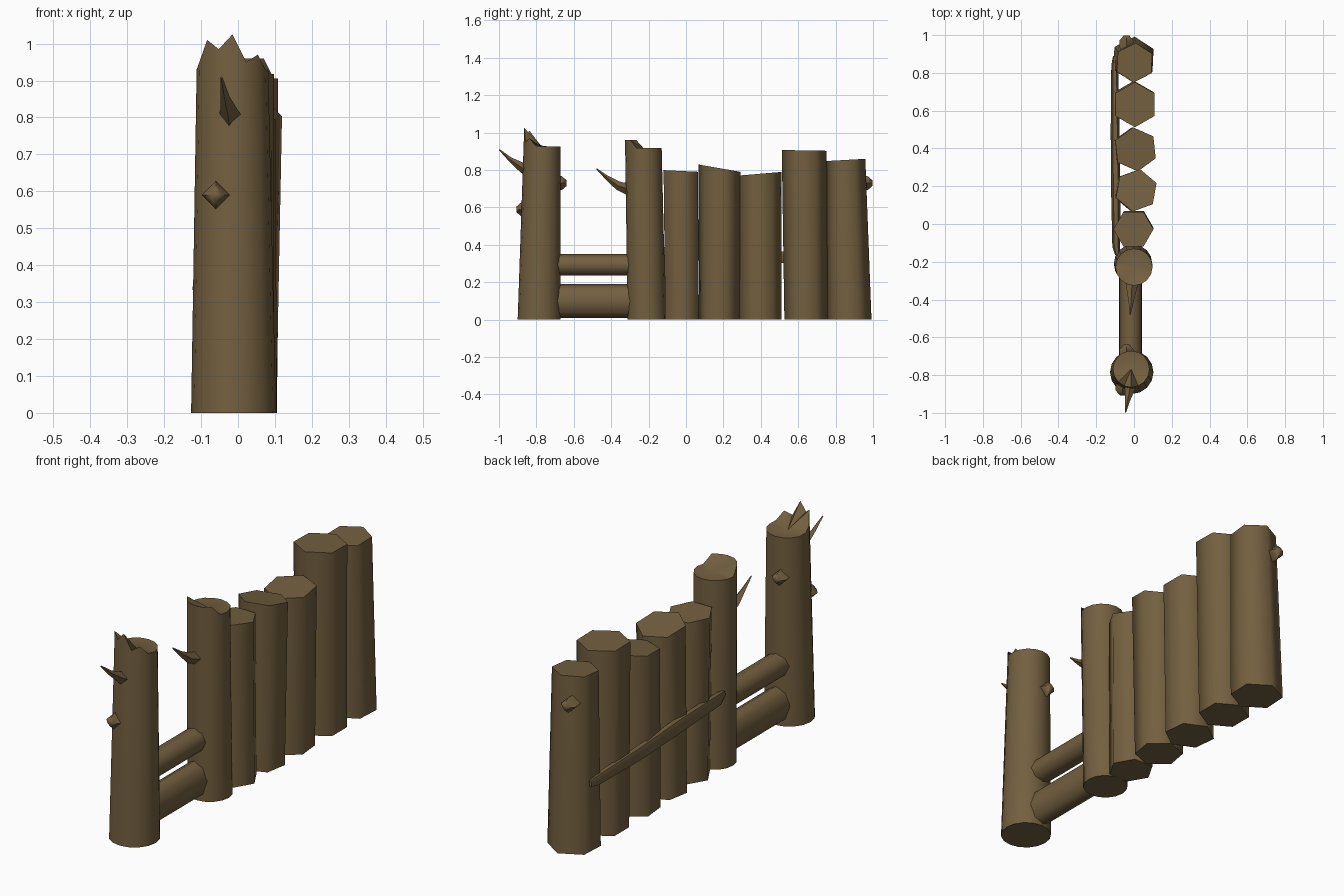
import bpy, bmesh, math
from mathutils import Vector

if "Cube" in bpy.data.objects:
    bpy.data.objects.remove(bpy.data.objects["Cube"])

wood = bpy.data.materials.new("brown_wood")
wood.diffuse_color = (0.17, 0.115, 0.05, 1)
wood.use_nodes = True
wood.node_tree.nodes["Principled BSDF"].inputs["Base Color"].default_value = wood.diffuse_color


def finish(name, bm):
    bmesh.ops.recalc_face_normals(bm, faces=bm.faces)
    me = bpy.data.meshes.new(name)
    bm.to_mesh(me)
    bm.free()
    me.polygons.foreach_set("use_smooth", [True] * len(me.polygons))
    me.set_sharp_from_angle(angle=math.radians(65))
    me.materials.append(wood)
    ob = bpy.data.objects.new(name, me)
    bpy.context.collection.objects.link(ob)


def skin(bm, rings):
    """Join consecutive rings of vertices with quads."""
    n = len(rings[0])
    for a, b in zip(rings, rings[1:]):
        for i in range(n):
            j = (i + 1) % n
            bm.faces.new((a[i], a[j], b[j], b[i]))


def post(name, sides, phase, base, top, height, hollow=None):
    """Upright log; base/top = (x, y, radius), height = rule(dx, dy, index)."""
    bm = bmesh.new()
    lo, hi = [], []
    for i in range(sides):
        a = math.radians(phase) + math.tau * i / sides
        c, s = math.cos(a), math.sin(a)
        lo.append(bm.verts.new((base[0] + base[2] * c, base[1] + base[2] * s, 0)))
        hi.append(bm.verts.new((top[0] + top[2] * c, top[1] + top[2] * s, height(c, s, i))))
    skin(bm, [lo, hi])
    bm.faces.new(lo)
    if hollow:
        mid = bm.verts.new((top[0], top[1], hollow))
        for i in range(sides):
            bm.faces.new((hi[i], hi[(i + 1) % sides], mid))
    else:
        bm.faces.new(hi)
    finish(name, bm)


def limb(name, sides, path, flat=1.0):
    """Log or twig along points (x, y, z, radius), flattened in x by flat."""
    bm = bmesh.new()
    d = (Vector(path[-1][:3]) - Vector(path[0][:3])).normalized()
    u = d.cross(Vector((0, 0, 1))).normalized()
    v = u.cross(d)
    rings = []
    for x, y, z, r in path:
        rings.append([bm.verts.new(Vector((x, y, z))
                      + u * r * flat * math.cos(math.tau * i / sides)
                      + v * r * math.sin(math.tau * i / sides)) for i in range(sides)])
    skin(bm, rings)
    bm.faces.new(rings[0])
    bm.faces.new(rings[-1])
    finish(name, bm)


# Splintered front post: crown heights run across the front half from -x to +x
crown = [0.93, 0.95, 1.01, 0.985, 1.025, 0.95, 0.97, 0.93, 0.925]
post("front_post", 16, 180, (-0.012, -0.785, 0.115), (-0.015, -0.768, 0.097),
     lambda c, s, i: crown[i] if i < 9 else 0.925, 0.92)

# Second gate post with a broken step on its front left
post("gate_post", 16, 0, (-0.005, -0.21, 0.102), (0.0, -0.228, 0.098),
     lambda c, s, i: 0.96 if s < -0.1 and c < 0.75 and c > -0.95 else 0.918, 0.915)

# Palisade logs: phase, base, top, height at -y side, height at +y side
logs = [
    (0, (0.0, -0.021, 0.104), (-0.003, -0.028, 0.106), 0.80, 0.79),
    (20, (0.0, 0.178, 0.110), (0.012, 0.178, 0.114), 0.83, 0.79),
    (36, (0.0, 0.397, 0.115), (0.008, 0.395, 0.117), 0.77, 0.79),
    (30, (0.0, 0.642, 0.116), (0.005, 0.632, 0.120), 0.907, 0.903),
    (27, (-0.003, 0.872, 0.120), (0.003, 0.854, 0.105), 0.848, 0.86),
]
for k, (ph, b, t, z0, z1) in enumerate(logs):
    post(f"palisade_log_{k + 1}", 6, ph, b, t,
         lambda c, s, i: z0 + (z1 - z0) * (s + 1) / 2)

# Two rails across the gap
limb("lower_rail", 8, [(-0.018, -0.75, 0.1, 0.09), (-0.018, -0.24, 0.1, 0.09)], 0.68)
limb("upper_rail", 8, [(-0.018, -0.75, 0.293, 0.058), (-0.018, -0.24, 0.293, 0.058)])

# Long bracing branch along the back of the palisade
limb("brace_branch", 6, [(-0.088, -0.165, 0.365, 0.018), (-0.094, -0.12, 0.36, 0.032),
                         (-0.097, 0.2, 0.35, 0.038), (-0.1, 0.5, 0.335, 0.036),
                         (-0.102, 0.84, 0.33, 0.028), (-0.1, 0.89, 0.33, 0.017)], 0.65)

# Broken twigs
limb("front_twig", 4, [(-0.02, -0.835, 0.795, 0.037), (-0.024, -0.885, 0.82, 0.024),
                       (-0.035, -0.94, 0.857, 0.012), (-0.045, -0.998, 0.909, 0.003)])
limb("gate_twig", 4, [(-0.01, -0.29, 0.695, 0.037), (-0.013, -0.36, 0.715, 0.024),
                      (-0.016, -0.42, 0.757, 0.012), (-0.02, -0.478, 0.806, 0.003)])

# Knots: position of the root, outward y direction
for name, x, y, z, s in (("front_knot", -0.06, -0.865, 0.59, -1),
                         ("rear_knot", -0.04, -0.68, 0.73, 1),
                         ("end_knot", -0.04, 0.955, 0.73, 1)):
    limb(name, 4, [(x, y - s * 0.04, z, 0.034), (x, y + s * 0.015, z, 0.038),
                   (x, y + s * 0.042, z, 0.015)])
